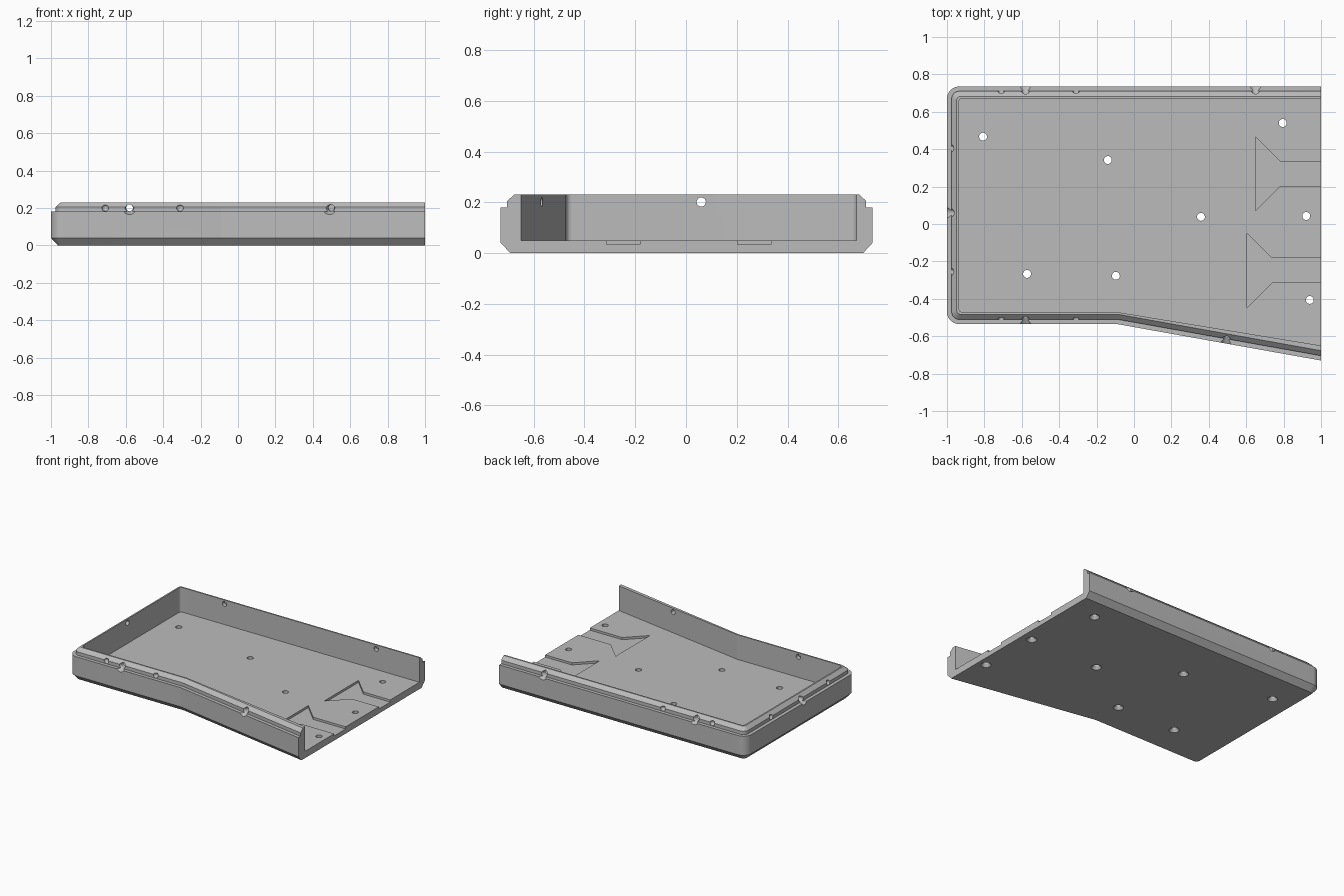
import bpy, bmesh, math
from mathutils import Vector

cube = bpy.data.objects.get("Cube")
if cube:
    bpy.data.objects.remove(cube, do_unlink=True)

grey = bpy.data.materials.new("plain grey")
grey.use_nodes = True
colour = (0.5, 0.5, 0.5, 1)
grey.diffuse_color = colour
grey.node_tree.nodes["Principled BSDF"].inputs["Base Color"].default_value = colour

BACK, FRONT, FLARE, KINK = 0.735, -0.535, -0.73, -0.09
WALL = 0.063
slant = Vector((1 - KINK, FLARE - FRONT, 0)).normalized()


def make_object(name, bm):
    bmesh.ops.recalc_face_normals(bm, faces=bm.faces)
    mesh = bpy.data.meshes.new(name)
    bm.to_mesh(mesh)
    bm.free()
    obj = bpy.data.objects.new(name, mesh)
    bpy.context.collection.objects.link(obj)
    return obj


def outline(d, radius, flare_y):
    """Open path round the tray, moved inward by d, from front end to back end."""
    pts = [(1, flare_y), (KINK + d * 0.09, FRONT + d)]
    centres = [(FRONT + d + radius, 270), (BACK - d - radius, 180)]
    for cy, start in centres:
        for i in range(17):
            a = math.radians(start - 90 * i / 16)
            pts.append((-1 + d + radius + radius * math.cos(a), cy + radius * math.sin(a)))
    pts.append((1, BACK - d))
    return pts


# Tray shell: wall section swept round the outline, open at the right-hand end
section = [(0.037, 0), (0, 0.04), (0, 0.18), (0.025, 0.18),
           (0.025, 0.205), (0.052, 0.23), (WALL, 0.23), (WALL, 0.05)]
bm = bmesh.new()
rings = []
for d, z in section:
    end_y = -0.65 if d == WALL else FLARE + d * 1.016
    path = outline(d, max(0.065 - d, 0.022), end_y)
    rings.append([bm.verts.new((x, y, z)) for x, y in path])
for a, b in zip(rings, rings[1:]):
    for i in range(len(a) - 1):
        bm.faces.new((a[i], a[i + 1], b[i + 1], b[i]))
bm.faces.new(rings[0])
bm.faces.new(rings[-1])
bm.faces.new([r[0] for r in rings] + [r[-1] for r in reversed(rings)])
tray = make_object("tray", bm)
tray.data.materials.append(grey)

# All cutters share one mesh
cut = bmesh.new()


def turned_hole(origin, axis, profile):
    """Closed round cutter; profile is (distance along axis, radius)."""
    origin, axis = Vector(origin), Vector(axis).normalized()
    turn = axis.to_track_quat('Z', 'Y')
    loops = []
    for h, r in profile:
        loops.append([cut.verts.new(origin + turn @ Vector(
            (r * math.cos(math.tau * i / 48), r * math.sin(math.tau * i / 48), h)))
            for i in range(48)])
    for a, b in zip(loops, loops[1:]):
        for i in range(48):
            j = (i + 1) % 48
            cut.faces.new((a[i], a[j], b[j], b[i]))
    cut.faces.new(loops[0])
    cut.faces.new(loops[-1])


# Countersunk floor holes
for x, y in [(-0.807, 0.467), (-0.14, 0.342), (0.795, 0.54), (0.358, 0.038),
             (0.921, 0.043), (-0.572, -0.267), (-0.097, -0.277), (0.94, -0.406)]:
    turned_hole((x, y, 0), (0, 0, 1),
                [(-0.01, 0.041), (0.02, 0.021), (0.1, 0.021)])

# Countersunk wall holes, each pointing inward
inward = Vector((-slant.y, slant.x, 0))
slant_y = FRONT + (0.49 - KINK) * slant.y / slant.x
for spot, axis in [((-0.58, BACK), (0, -1, 0)), ((0.65, BACK), (0, -1, 0)),
                   ((-0.58, FRONT), (0, 1, 0)), ((-1, 0.06), (1, 0, 0)),
                   ((0.49, slant_y), inward)]:
    turned_hole((*spot, 0.201), axis,
                [(-0.01, 0.041), (0.036, 0.018), (0.1, 0.018)])

# Small round dimples in the raised lip
lip = 0.025
for x, y in [(-0.71, BACK - lip), (-0.31, BACK - lip), (-0.71, FRONT + lip),
             (-0.31, FRONT + lip), (-1 + lip, 0.405), (-1 + lip, -0.255)]:
    ball = bmesh.ops.create_uvsphere(cut, u_segments=32, v_segments=16, radius=0.0185)
    bmesh.ops.translate(cut, verts=ball["verts"], vec=(x, y, 0.201))

# Flared recesses in the floor, running out of the open end
for x, y in [(0.65, 0.268), (0.605, -0.248)]:
    shape = [(x, 0.198), (x + 0.132, 0.066), (1.1, 0.066)]
    shape += [(px, -py) for px, py in reversed(shape)]
    low, high = [[cut.verts.new((px, y + py, z)) for px, py in shape] for z in (0.034, 0.09)]
    cut.faces.new(low)
    cut.faces.new(high)
    for i in range(len(shape)):
        j = (i + 1) % len(shape)
        cut.faces.new((low[i], low[j], high[j], high[i]))

cutter = make_object("hole_cutter", cut)
cutter.hide_render = True

# Apply the cuts and remove the helper
mod = tray.modifiers.new("holes", 'BOOLEAN')
mod.operation = 'DIFFERENCE'
mod.solver = 'EXACT'
mod.object = cutter
bpy.ops.object.select_all(action='DESELECT')
tray.select_set(True)
bpy.context.view_layer.objects.active = tray
bpy.ops.object.modifier_apply(modifier=mod.name)
bpy.data.objects.remove(cutter, do_unlink=True)
bpy.ops.object.shade_smooth_by_angle(angle=math.radians(8))
